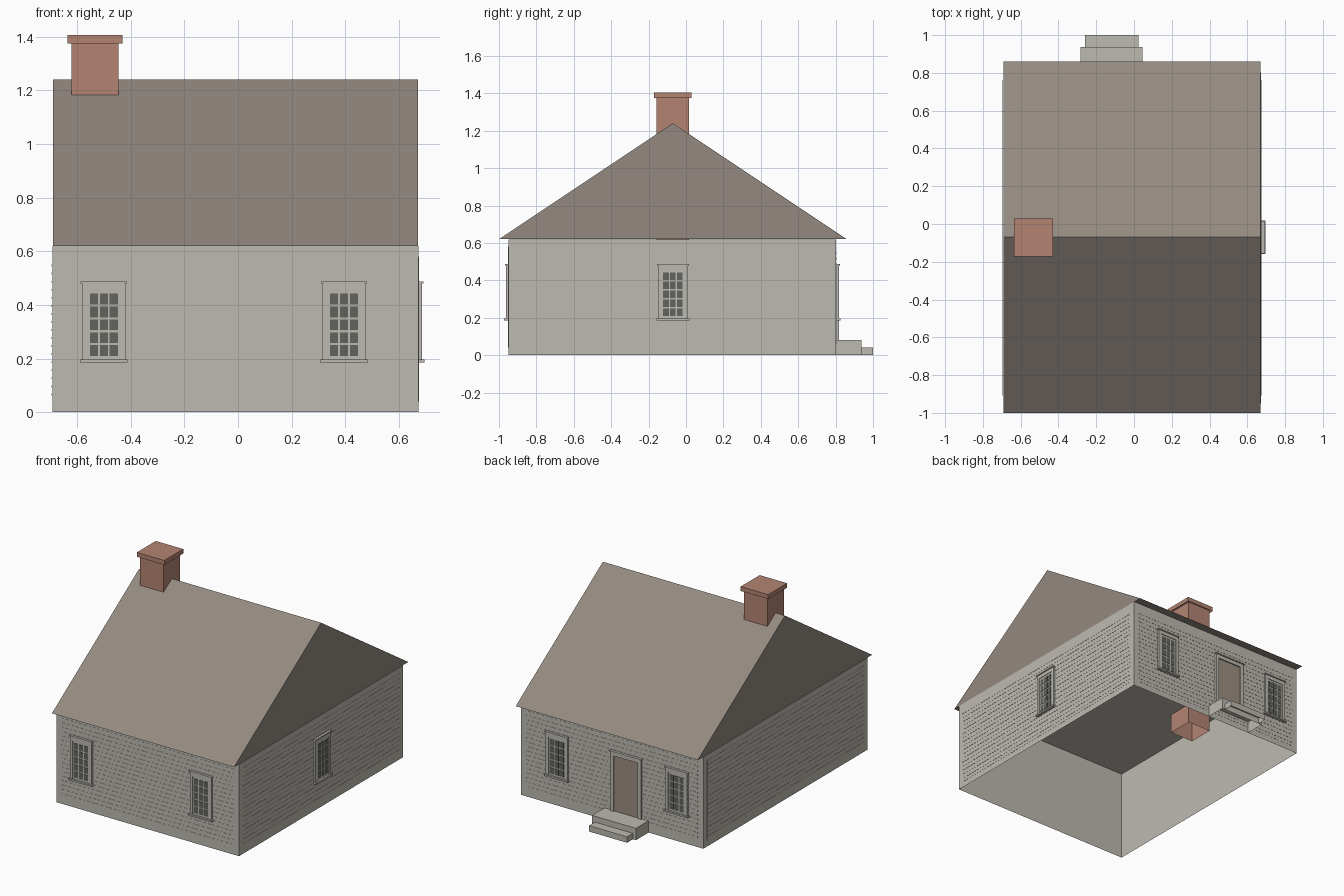
import bpy, bmesh
from math import radians
from mathutils import Matrix

if "Cube" in bpy.data.objects:
    bpy.data.objects.remove(bpy.data.objects["Cube"], do_unlink=True)


def material(name, rgb):
    lin = [((c / 255 + 0.055) / 1.055) ** 2.4 for c in rgb] + [1.0]
    m = bpy.data.materials.new(name)
    m.use_nodes = True
    m.diffuse_color = lin
    m.node_tree.nodes["Principled BSDF"].inputs["Base Color"].default_value = lin
    return m


GREY = material("pale grey paint", (189, 186, 177))
BROWN = material("weathered brown", (147, 137, 128))
DOOR_BROWN = material("door brown", (156, 144, 131))
BRICK = material("red brick", (179, 132, 114))
GLASS = material("dark glass", (97, 99, 94))


def add_box(bm, x0, x1, y0, y1, z0, z1, open_bottom=False):
    vs = bmesh.ops.create_cube(bm, size=1)["verts"]
    for v in vs:
        v.co = (x1 if v.co.x > 0 else x0, y1 if v.co.y > 0 else y0,
                z1 if v.co.z > 0 else z0)
    if open_bottom:
        faces = {f for v in vs for f in v.link_faces}
        low = [f for f in faces if all(abs(v.co.z - z0) < 1e-5 for v in f.verts)]
        bmesh.ops.delete(bm, geom=low, context="FACES_ONLY")


def finish(bm, name, mat, matrix=None):
    me = bpy.data.meshes.new(name)
    bm.to_mesh(me)
    bm.free()
    me.materials.append(mat)
    ob = bpy.data.objects.new(name, me)
    bpy.context.collection.objects.link(ob)
    if matrix:
        ob.matrix_world = matrix


def boxes(name, mat, dims, matrix=None, open_bottom=False):
    bm = bmesh.new()
    for d in dims:
        add_box(bm, *d, open_bottom=open_bottom)
    finish(bm, name, mat, matrix)


# Overall extents of the walls and roof
X0, X1, Y0, Y1, EAVE = -0.692, 0.672, -0.949, 0.803, 0.62
ROOF_X0, ROOF_X1, RIDGE_Y, RIDGE_Z = -0.69, 0.67, -0.07, 1.24

# Hollow body, open underneath
boxes("house_walls", GREY, [(X0, X1, Y0, Y1, 0, EAVE - 0.0005)], open_bottom=True)

# Gabled roof prism
bm = bmesh.new()
ends = [[bm.verts.new((x, y, z)) for y, z in
         ((-1.0, EAVE), (0.86, EAVE), (RIDGE_Y, RIDGE_Z))] for x in (ROOF_X0, ROOF_X1)]
for end in ends:
    bm.faces.new(end)
for i in range(3):
    j = (i + 1) % 3
    bm.faces.new((ends[0][i], ends[0][j], ends[1][j], ends[1][i]))
bmesh.ops.recalc_face_normals(bm, faces=bm.faces[:])
finish(bm, "roof", BROWN)

# Chimney stack runs down through the ceiling, with a wider cap
boxes("chimney_stack", BRICK, [(-0.62, -0.445, -0.158, 0.017, 0.487, 1.38)], open_bottom=True)
boxes("chimney_cap", BRICK, [(-0.635, -0.43, -0.172, 0.03, 1.375, 1.405)], open_bottom=True)


# Each wall has its own frame: x runs along it, -y points outward
def wall_frame(angle, x, y):
    return Matrix.Translation((x, y, 0)) @ Matrix.Rotation(radians(angle), 4, "Z")


FRONT = wall_frame(0, 0, Y0)
BACK = wall_frame(180, 0, Y1)
LEFT = wall_frame(90, X1, 0)
RIGHT = wall_frame(-90, X0, 0)
INNER = -0.0008  # back of everything fixed to a wall


def siding(side, frame, a, b):
    a, b = a + 0.04, b - 0.04
    boxes(side + "_siding_panel", GREY, [(a, b, -0.0018, INNER, 0.04, 0.58)], frame)
    boxes(side + "_siding_laps", GREY,
          [(a, b, -0.003, INNER, 0.063 + i * 0.03, 0.070 + i * 0.03)
           for i in range(17)], frame)


def window(name, frame, c):
    w, lo, hi = 0.081, 0.195, 0.48
    boxes(name + "_sash", GREY, [(c - w, c + w, -0.010, INNER, lo, hi)], frame)
    boxes(name + "_casing", GREY, [
        (c - w, c - w + 0.02, -0.014, INNER, lo, hi),
        (c + w - 0.02, c + w, -0.014, INNER, lo, hi),
        (c - w, c + w, -0.014, INNER, hi - 0.025, hi),
        (c - w - 0.005, c + w + 0.005, -0.019, INNER, hi, hi + 0.007),
        (c - w - 0.008, c + w + 0.008, -0.023, INNER, lo - 0.009, lo + 0.002)], frame)
    boxes(name + "_panes", GLASS,
          [(c + k * 0.037 - 0.015, c + k * 0.037 + 0.015, -0.012, -0.008,
            0.21 + r * 0.048, 0.25 + r * 0.048)
           for k in (-1, 0, 1) for r in range(5)], frame)


# Siding on all four walls
siding("front", FRONT, X0, X1)
siding("back", BACK, -X1, -X0)
siding("left", LEFT, Y0, Y1)
siding("right", RIGHT, -Y1, -Y0)

# Windows
for x, tag in ((-0.50, "right"), (0.395, "left")):
    window("front_window_" + tag, FRONT, x)
    window("back_window_" + tag, BACK, -x)
window("left_side_window", LEFT, -0.07)

# Door with jambs, lintel and head moulding
DOOR = 0.12
boxes("door", DOOR_BROWN, [(DOOR - 0.092, DOOR + 0.092, -0.006, INNER, 0.08, 0.46)], BACK)
boxes("door_casing", GREY, [
    (DOOR - 0.115, DOOR - 0.09, -0.014, INNER, 0.08, 0.48),
    (DOOR + 0.09, DOOR + 0.115, -0.014, INNER, 0.08, 0.48),
    (DOOR - 0.115, DOOR + 0.115, -0.014, INNER, 0.455, 0.48),
    (DOOR - 0.12, DOOR + 0.12, -0.02, INNER, 0.48, 0.487)], BACK)

# Back steps
boxes("upper_step", GREY, [(-0.283, 0.045, Y1, 0.938, 0, 0.08)], open_bottom=True)
boxes("lower_step", GREY, [(-0.26, 0.024, 0.938, 1.0, 0, 0.04)], open_bottom=True)
